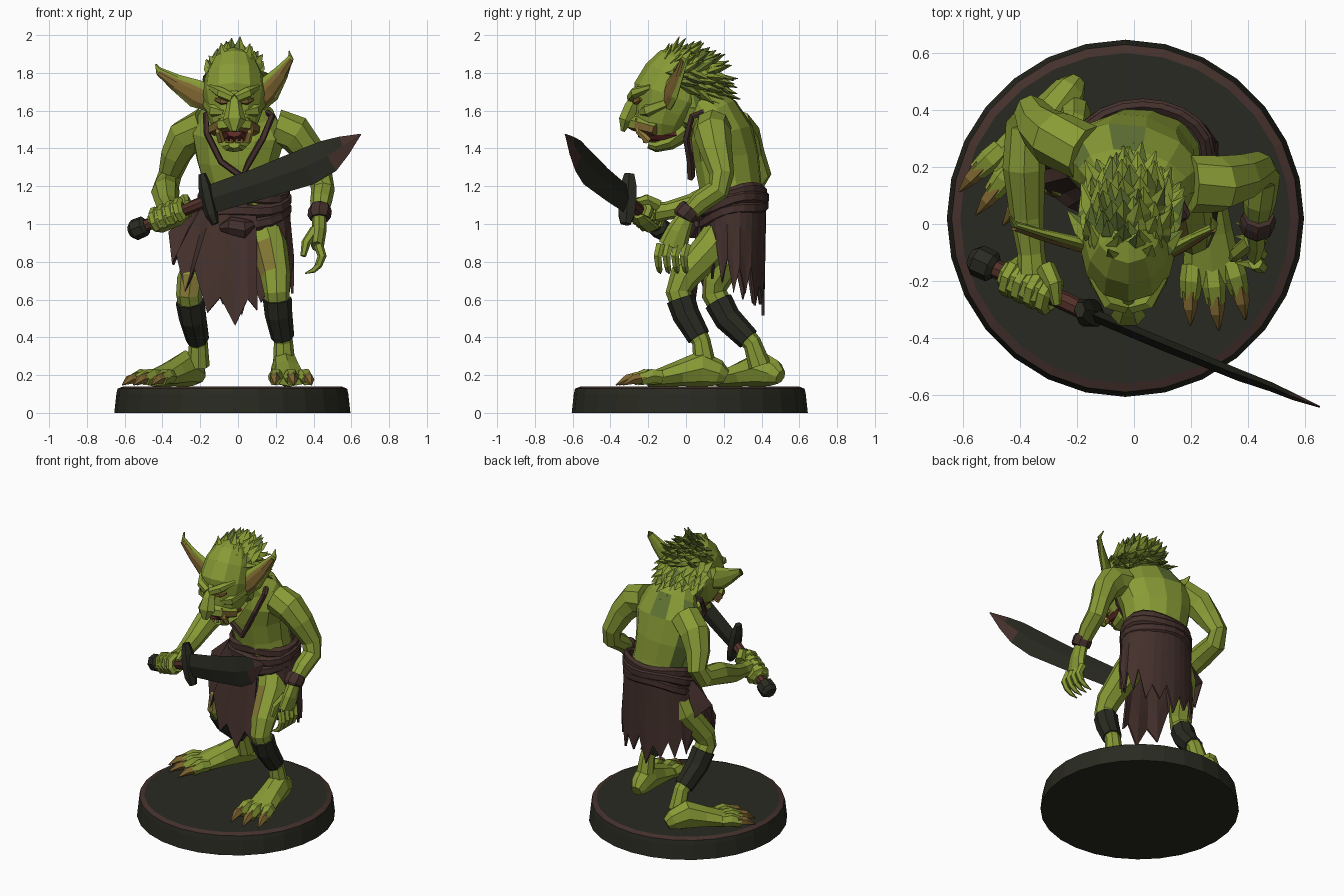
import bpy, bmesh, math, random
from mathutils import Vector as V
random.seed(4)

def mat(name, r, g, b):
    m = bpy.data.materials.new(name)
    m.diffuse_color = (r, g, b, 1)
    return m

SKIN = mat("green skin", .245, .325, .036)
MOSS = mat("moss green", .125, .18, .035)
CLOTH = mat("brown cloth", .058, .03, .025)
BLACK = mat("near black", .022, .023, .015)
RUST = mat("rust brown", .085, .03, .022)
CLAW = mat("claw brown", .21, .13, .03)
OCHRE = mat("ochre", .22, .18, .035)
MOUTH = mat("mouth red", .12, .025, .02)
TOOTH = mat("tooth yellow", .40, .27, .06)

def finish(name, bm, mats, rule=None):
    bmesh.ops.recalc_face_normals(bm, faces=bm.faces)
    if rule:
        for f in bm.faces:
            f.material_index = int(rule(f.calc_center_median()))
    me = bpy.data.meshes.new(name)
    bm.to_mesh(me)
    bm.free()
    for m in mats:
        me.materials.append(m)
    ob = bpy.data.objects.new(name, me)
    bpy.context.collection.objects.link(ob)
    return ob

def add_loft(bm, path, sides=8, ref=(1, 0, 0), closed=False):
    """Rings along path points (x, y, z, half width along ref, half depth)."""
    pts, n, rings = [V(p[:3]) for p in path], len(path), []
    for i, p in enumerate(path):
        a, b = (pts[i - 1], pts[(i + 1) % n]) if closed else (pts[max(i - 1, 0)], pts[min(i + 1, n - 1)])
        t = (b - a).normalized()
        u = V(ref) - t * t.dot(V(ref))
        if u.length < .15:
            u = t.orthogonal()
        u.normalize()
        w = t.cross(u)
        ra, rb = p[3], p[4] if len(p) > 4 else p[3]
        rings.append([bm.verts.new(pts[i] + u * ra * math.cos(k * math.tau / sides)
                                   + w * rb * math.sin(k * math.tau / sides)) for k in range(sides)])
    for i in range(n if closed else n - 1):
        r, s = rings[i], rings[(i + 1) % n]
        for k in range(sides):
            j = (k + 1) % sides
            bm.faces.new((r[k], r[j], s[j], s[k]))
    if not closed:
        bm.faces.new(rings[0])
        bm.faces.new(rings[-1])

def loft(name, path, m, sides=8, ref=(1, 0, 0), closed=False, rule=None):
    bm = bmesh.new()
    add_loft(bm, path, sides, ref, closed)
    return finish(name, bm, m if isinstance(m, list) else [m], rule)

# Round base with a worn rim
loft("base", [(-.03, .02, z, r) for z, r in ((0, .625), (.1, .614), (.128, .608), (.14, .578))],
     [BLACK, CLOTH], 28, rule=lambda c: c.z > .128 and (c.xy - V((-.03, .02))).length > .3)

# Torso and neck
loft("torso", [(.03, .25, .93, .18, .14), (.03, .25, 1.1, .21, .165), (.02, .235, 1.2, .2, .165),
               (0, .215, 1.34, .225, .17), (0, .19, 1.48, .26, .16), (0, .15, 1.59, .2, .125),
               (-.01, .08, 1.66, .11, .09)], [SKIN, MOSS], 12, (1, -.28, 0),
     rule=lambda c: c.y > .2 and random.random() < .2)
loft("neck", [(0, .16, 1.52, .13), (-.01, .06, 1.6, .12), (-.02, -.05, 1.64, .11)], SKIN)

# Head
loft("skull", [(-.02, -.13, 1.47, .085, .1), (-.02, -.13, 1.53, .125, .14), (-.02, -.11, 1.6, .15, .165),
               (-.02, -.085, 1.68, .168, .2), (-.02, -.045, 1.78, .155, .18), (-.02, -.01, 1.86, .115, .14),
               (-.02, .01, 1.9, .06, .08)], SKIN, 12)
loft("nose", [(-.02, -.24, 1.7, .03), (-.02, -.29, 1.62, .042), (-.02, -.32, 1.55, .062, .042),
              (-.02, -.335, 1.49, .02, .012)], SKIN, 6)
loft("upper_lip", [(-.13, -.16, 1.5, .035), (-.08, -.25, 1.525, .04), (-.02, -.285, 1.535, .04),
                   (.04, -.25, 1.525, .04), (.09, -.16, 1.5, .035)], [SKIN, CLAW], 6, (0, 0, 1), rule=lambda c: c.z < 1.52)
loft("mouth", [(-.02, -.05, 1.47, .09, .04), (-.02, -.2, 1.475, .075, .04), (-.02, -.25, 1.485, .04, .025)], MOUTH)
loft("jaw", [(-.02, .0, 1.5, .1, .06), (-.02, -.09, 1.43, .085, .04), (-.02, -.16, 1.41, .065, .03),
             (-.02, -.2, 1.42, .03, .02)], SKIN)
for s, side in ((1, "left"), (-1, "right")):
    X = lambda d: -.02 + s * d
    loft(side + "_brow", [(X(.01), -.29, 1.665, .026), (X(.07), -.27, 1.695, .03), (X(.125), -.185, 1.725, .016)],
         SKIN, 6, (0, 0, 1))
    loft(side + "_eye", [(X(.035), -.277, 1.645, .008), (X(.065), -.262, 1.65, .02), (X(.1), -.24, 1.66, .008)],
         CLAW, 6, (0, 0, 1))
    loft(side + "_cheek", [(X(.05), -.24, 1.59, .02), (X(.1), -.2, 1.6, .04), (X(.14), -.1, 1.64, .03)], SKIN, 6, (0, 0, 1))
    loft(side + "_tusk", [(X(.07), -.2, 1.44, .02), (X(.085), -.25, 1.49, .018), (X(.08), -.265, 1.56, .003)], TOOTH, 5)
    for k in (.015, .04):
        loft(side + "_tooth", [(X(k), -.225 + k / 2, 1.43, .01), (X(k), -.235 + k / 2, 1.47, .002)], TOOTH, 4)

# Long ears with brown hollows, tips hooked back
ears = {"left": [(.1, -.1, 1.645, .06, .025), (.16, -.075, 1.71, .075, .022), (.23, -.035, 1.8, .045, .016),
                 (.28, -.005, 1.88, .022, .012), (.27, .025, 1.915, .004)],
        "right": [(-.14, -.08, 1.65, .06, .025), (-.22, -.06, 1.69, .075, .022), (-.33, -.03, 1.75, .045, .016),
                  (-.42, 0, 1.81, .022, .012), (-.435, .03, 1.845, .004)]}
for side, e in ears.items():
    loft(side + "_ear", e, SKIN, 8, (0, 0, 1))
    loft(side + "_ear_hollow", [(x, y - .016, z - .012, a * .68, b * .7) for x, y, z, a, b in e[:4]], CLAW, 6, (0, 0, 1))

# Spiky mane over crown and nape, swept backwards
bm = bmesh.new()
for i in range(210):
    t, u = (i + .5) / 210, i * 2.39996
    h = 1 - 1.75 * t
    n = V((math.cos(u) * math.sqrt(1 - h * h), math.sin(u) * math.sqrt(1 - h * h), h))
    if n.y < -.75 + max(0, .66 - n.z) * 1.3:
        continue
    p = V((-.02, -.015, 1.7)) + V((n.x * .14, n.y * .19, n.z * .2))
    d = V((n.x * .3, n.y * .4, n.z * .45)) + V((0, .6, .1 if n.z > .5 else -.4))
    d = (d + V([random.uniform(-.2, .2) for _ in range(3)])).normalized()
    L = random.uniform(.08, .125)
    a, b, q = p - d * .04, p + d * L * .35, p + d * L
    add_loft(bm, [(*a, .032, .02), (*b, .034, .018), (*q, .002)], 4)
finish("hair_spikes", bm, [SKIN, MOSS], lambda c: random.random() < .22)
loft("hair_mass", [(-.02, .06, 1.52, .08, .1), (-.02, .05, 1.62, .13, .15), (-.02, .025, 1.75, .145, .165),
                   (-.02, .0, 1.86, .1, .13), (-.02, 0, 1.91, .04, .06)], [SKIN, MOSS], 10,
     rule=lambda c: c.y > .05 and c.z < 1.8)

# Arms
loft("left_arm", [(.2, .14, 1.51, .1), (.3, .14, 1.48, .1), (.37, .16, 1.39, .085), (.435, .19, 1.26, .065),
                  (.45, .17, 1.18, .062), (.44, .08, 1.12, .058), (.43, 0, 1.04, .043)], SKIN)
loft("right_arm", [(-.17, .25, 1.52, .1), (-.28, .3, 1.46, .1), (-.33, .34, 1.36, .08), (-.36, .39, 1.26, .062),
                   (-.38, .35, 1.2, .068), (-.385, .2, 1.17, .075), (-.375, .03, 1.1, .06),
                   (-.36, -.1, 1.07, .048), (-.355, -.17, 1.06, .055)], SKIN)
loft("bracelet", [(.436, .03, 1.09, .055), (.434, .015, 1.07, .063), (.43, -.01, 1.04, .062), (.43, -.015, 1.03, .052)], CLOTH)

# Relaxed clawed left hand
loft("left_palm", [(.43, 0, 1.04, .04, .045), (.43, -.04, .96, .038, .065), (.42, -.07, .88, .034, .078)], SKIN)
for i in range(4):
    y = -.135 + i * .046
    loft("left_finger", [(.425, y, .89, .026), (.445, y - .015, .83, .024), (.425, y - .01, .78, .02)], SKIN, 6)
    loft("left_finger_tip", [(.43, y - .01, .785, .019), (.40, y - .005, .755, .015), (.355, y, .738, .003)],
         [SKIN, CLAW], 5, rule=lambda c: c.x < .37)
loft("left_thumb", [(.41, -.06, .97, .03), (.36, -.1, .9, .025), (.345, -.12, .83, .015)], SKIN, 6)

# Sword
pommel, guard = V((-.53, -.135, .975)), V((-.16, -.31, 1.125))
axis = (guard - pommel).normalized()
def along(d, r):
    return (*(pommel + axis * d), r)
loft("grip", [along(0, .033), along(.42, .033)], RUST, 8, (0, 0, 1))
loft("pommel", [along(-.045, .035), along(-.02, .057), along(.04, .055), along(.055, .035)], BLACK, 8, (0, 0, 1))
loft("guard", [(-.12, -.32, 1.0, .02, .03), (-.14, -.315, 1.05, .035, .05), (-.16, -.31, 1.13, .04, .055),
               (-.175, -.305, 1.2, .035, .05), (-.19, -.3, 1.265, .02, .03)], BLACK, 6)
loft("blade", [(-.15, -.315, 1.13, .075, .022), (.1, -.42, 1.21, .085, .022), (.37, -.53, 1.305, .1, .02),
               (.48, -.57, 1.36, .09, .016), (.56, -.605, 1.415, .055, .012), (.65, -.64, 1.475, .003)],
     [BLACK, CLOTH], 4, (0, 0, 1), rule=lambda c: c.x > .51)

# Fist closed round the grip
up = (V((0, 0, 1)) - axis * axis.z).normalized()
out = axis.cross(up)
for i in range(4):
    c = pommel + axis * (.125 + i * .05)
    path = [(*(c + (out * math.cos(t) + up * math.sin(t)) * .052), .027) for t in [k * .8 - 1 for k in range(7)]]
    loft("right_finger", path, SKIN, 6, axis)
loft("right_palm", [along(.09, .05), along(.13, .07), along(.24, .07), along(.29, .05)], SKIN, 8, (0, 0, 1))
loft("right_thumb", [(-.31, -.15, 1.1, .035), (-.28, -.21, 1.13, .03), (-.27, -.28, 1.11, .018)], SKIN, 6)

# Legs, shin wraps and feet
legs = {"left": [(.12, .24, 1.02, .1), (.17, .13, .87, .095), (.2, -.01, .72, .08), (.205, -.04, .64, .068),
                 (.215, .0, .52, .063), (.24, .08, .38, .05), (.245, .1, .25, .06)],
        "right": [(-.1, .28, 1.02, .09), (-.18, .27, .87, .08), (-.25, .16, .7, .075), (-.26, .15, .63, .068),
                  (-.24, .22, .5, .063), (-.21, .35, .37, .05), (-.21, .39, .25, .06)]}
feet = {"left": (.235, .21, -84), "right": (-.2, .5, -127)}
for side, p in legs.items():
    loft(side + "_leg", p, [SKIN, OCHRE], rule=lambda c: (c.x > 0 and .75 < c.z < .98 and c.x < .185)
         or (c.x < -.2 and .6 < c.z < .7 and c.y < .13))
    wrap = [V(p[3]).lerp(V(p[4]), .3), V(p[4]), V(p[4]).lerp(V(p[5]), .85)]
    loft(side + "_shin_wrap", [(*w[:3], w[3] + .01) for w in wrap], BLACK)
    hx, hy, ang = feet[side]
    d = V((math.cos(math.radians(ang)), math.sin(math.radians(ang)), 0))
    w = V((-d.y, d.x, 0))
    F = lambda a, b, z, *r: (*(V((hx, hy, z)) + d * a + w * b), *r)
    loft(side + "_foot", [F(0, 0, .19, .035, .04), F(.04, 0, .21, .06, .07), F(.13, 0, .235, .075, .097),
                          F(.24, 0, .21, .085, .07), F(.36, 0, .185, .1, .047), F(.42, 0, .175, .08, .035)], SKIN, 8, w)
    for k in (-1.1, 0, 1.1):
        e = -.025 * abs(k)
        loft(side + "_toe", [F(.35, k * .06, .19, .04), F(.43 + e, k * .07, .195, .042), F(.49 + e, k * .08, .175, .034)], SKIN, 6, w)
        loft(side + "_toe_claw", [F(.465 + e, k * .078, .187, .033), F(.525 + e, k * .084, .178, .026),
                                  F(.585 + e, k * .088, .148, .003)], CLAW, 5, w)

# Ragged loincloth, open over the left thigh
def kilt(name, a0, a1, flare, length):
    bm, rows, n = bmesh.new(), [], int((a1 - a0) / 11)
    for i in range(n + 1):
        a = a0 + (a1 - a0) * i / n
        c, s = math.cos(math.radians(a)), math.sin(math.radians(a))
        bottom = length(a) + (.07 if i % 2 else -.06) + random.uniform(-.04, .04)
        col = []
        for t in (0, .35, .7, 1):
            kx = 1 + t * (.6 if c < 0 and s < 0 else .08) + .03 * t * (i % 2)
            col.append(bm.verts.new((.03 + .245 * c * kx, .25 + .175 * s * (1 + flare * t), 1.1 + (bottom - 1.1) * t)))
        rows.append(col)
    for p, q in zip(rows, rows[1:]):
        for j in range(3):
            bm.faces.new((p[j], q[j], q[j + 1], p[j + 1]))
    ob = finish(name, bm, [CLOTH])
    ob.modifiers.new("thickness", "SOLIDIFY").thickness = .014
kilt("front_cloth", -188, -74, .45, lambda a: .5 + abs(a + 93) * .0044)
kilt("back_cloth", -45, 172, -.06, lambda a: .57 + abs(a - 95) * .0017)

# Twisted waist sash and knot
for j, (z, tilt, g) in enumerate(((1.15, .03, .0), (1.105, .045, .01), (1.05, .05, .008))):
    loft("waist_sash", [(.03 + (.225 + g) * math.cos(a), .25 + (.16 + g) * math.sin(a),
                         z + tilt * math.sin(a + .4) + .012 * math.sin(3 * a + j), .036, .022)
                        for a in [k * math.tau / 20 for k in range(20)]], CLOTH, 6, (0, 0, 1), True)
loft("sash_knot", [(-.09, .07, .98, .02), (-.04, .045, .99, .05), (.03, .045, .975, .055), (.08, .06, 1.0, .02)], CLOTH, 7, (0, 0, 1))

# Neck strap
loft("neck_strap", [(-.17, .08, 1.58, .018), (-.165, .03, 1.48, .018), (-.09, .03, 1.33, .018), (.02, .025, 1.25, .022),
                    (.06, .02, 1.33, .018), (.13, .0, 1.45, .018), (.18, .03, 1.57, .018), (.12, .17, 1.62, .018),
                    (-.08, .2, 1.62, .018)], CLOTH, 5, (0, 1, 0), True)
